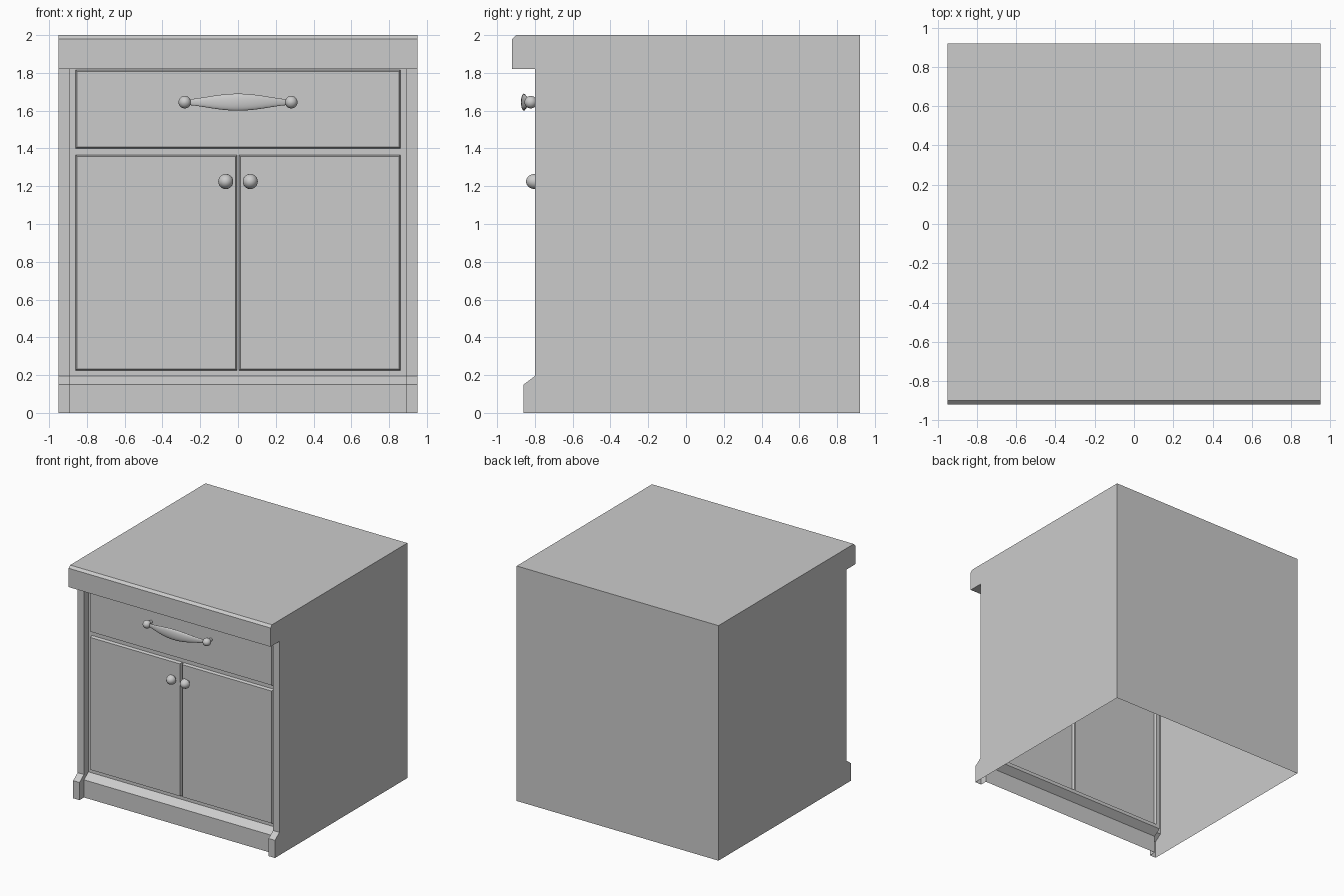
import bpy, bmesh, math
from mathutils import Vector

if "Cube" in bpy.data.objects:
    bpy.data.objects.remove(bpy.data.objects["Cube"])


def finish(name, bm, smooth=False):
    me = bpy.data.meshes.new(name)
    bm.to_mesh(me)
    bm.free()
    ob = bpy.data.objects.new(name, me)
    bpy.context.collection.objects.link(ob)
    if smooth:
        bpy.ops.object.select_all(action='DESELECT')
        ob.select_set(True)
        bpy.context.view_layer.objects.active = ob
        bpy.ops.object.shade_smooth_by_angle(angle=math.radians(40))
    return ob


def face(bm, pts, outward):
    f = bm.faces.new([bm.verts.new(p) for p in pts])
    f.normal_update()
    if f.normal.dot(Vector(outward)) < 0:
        f.normal_flip()


def strip(bm, profile, x0, x1, outward):
    # quads spanning x0..x1 along a (y, z) profile
    for (ya, za), (yb, zb) in zip(profile, profile[1:]):
        face(bm, [(x0, ya, za), (x1, ya, za), (x1, yb, zb), (x0, yb, zb)], outward)


def rings(name, sections, n=24):
    # loft through closed rings of points, capping both ends
    bm = bmesh.new()
    loops = [[bm.verts.new(p) for p in s] for s in sections]
    for a, b in zip(loops, loops[1:]):
        for i in range(n):
            bm.faces.new((a[i], a[(i + 1) % n], b[(i + 1) % n], b[i]))
    bm.faces.new(loops[0])
    bm.faces.new(loops[-1])
    bmesh.ops.recalc_face_normals(bm, faces=bm.faces)
    return finish(name, bm, True)


def turned(name, x, z, profile, n=24):
    # round part turned about the y axis, profile of (radius, y)
    ang = [2 * math.pi * i / n for i in range(n)]
    return rings(name, [[(x + r * math.cos(a), y, z + r * math.sin(a)) for a in ang]
                        for r, y in profile], n)


W, POST, FRAME_Y = 0.95, 0.89, -0.74
post = [(-.86, 0), (-.86, .15), (-.80, .195), (-.80, 1.82)]
skirt = [(y + .06, z) for y, z in post]
top = [(-.92, 1.82), (-.92, 1.98), (-.90, 2)]

# Carcass: thin open-bottomed shell with posts and overhanging top
bm = bmesh.new()
for s in (-1, 1):
    face(bm, [(s * W, y, z) for y, z in post + top + [(.92, 2), (.92, 0)]], (s, 0, 0))
    face(bm, [(s * POST, y, z) for y, z in post + skirt[::-1]], (-s, 0, 0))
    strip(bm, post, s * POST, s * W, (0, -1, .1))
    strip(bm, [(-.92, 1.82), (-.80, 1.82)], s * POST, s * W, (0, 0, -1))
strip(bm, [(-.92, 1.82), (-.74, 1.82)], -POST, POST, (0, 0, -1))
strip(bm, top, -W, W, (0, -1, .1))
strip(bm, [(-.90, 2), (.92, 2)], -W, W, (0, 0, 1))
strip(bm, [(.92, 2), (.92, 0)], -W, W, (0, 1, 0))
bmesh.ops.remove_doubles(bm, verts=bm.verts, dist=1e-5)
finish("cabinet_carcass", bm)

# Recessed base skirt
bm = bmesh.new()
strip(bm, skirt[:3], -POST, POST, (0, -1, .1))
bmesh.ops.remove_doubles(bm, verts=bm.verts, dist=1e-5)
finish("base_skirt", bm)

# Front frame around the door and drawer openings
bm = bmesh.new()
for x0, x1, z0, z1 in [(-.89, -.86, .195, 1.82), (.86, .89, .195, 1.82),
                       (-.86, .86, .195, .225), (-.86, .86, 1.365, 1.40),
                       (-.86, .86, 1.815, 1.82), (-.005, .005, .225, 1.365)]:
    strip(bm, [(FRAME_Y, z0), (FRAME_Y, z1)], x0, x1, (0, -1, 0))
finish("front_frame", bm)


# Raised bevelled fronts
def raised_panel(name, x0, x1, z0, z1):
    bm = bmesh.new()
    strip(bm, [(FRAME_Y, z0), (FRAME_Y, z1)], x0, x1, (0, -1, 0))
    bmesh.ops.inset_individual(bm, faces=list(bm.faces), thickness=.01, depth=.025)
    finish(name, bm)


raised_panel("drawer_front", -.86, .86, 1.40, 1.815)
raised_panel("left_door", -.86, -.005, .225, 1.365)
raised_panel("right_door", .005, .86, .225, 1.365)

# Door knobs and handle end balls
knob = [(.015, -.76), (.015, -.785), (.03, -.79), (.04, -.80), (.039, -.812),
        (.031, -.83), (.018, -.842), (.006, -.846)]
ball = [(.012, -.76)] + [(.033 * math.sin(t), -.822 + .033 * math.cos(t))
                         for t in [math.pi * k / 12 for k in range(2, 12)]] + [(.004, -.855)]
for side, s in (("left", -1), ("right", 1)):
    turned(side + "_door_knob", s * .065, 1.225, knob)
    turned(side + "_handle_ball", s * .282, 1.645, ball)

# Bowed drawer pull, swelling towards the middle
sections = []
for i in range(25):
    t = -1 + i / 12
    r = .015 + .03 * math.cos(t * math.pi / 2) ** 1.4 if abs(t) < 1 else .015
    y = -.822 - .036 * (1 - t * t)
    sections.append([(t * .265, y + .35 * r * math.cos(a), 1.645 + r * math.sin(a))
                     for a in [2 * math.pi * k / 24 for k in range(24)]])
rings("drawer_pull", sections)
